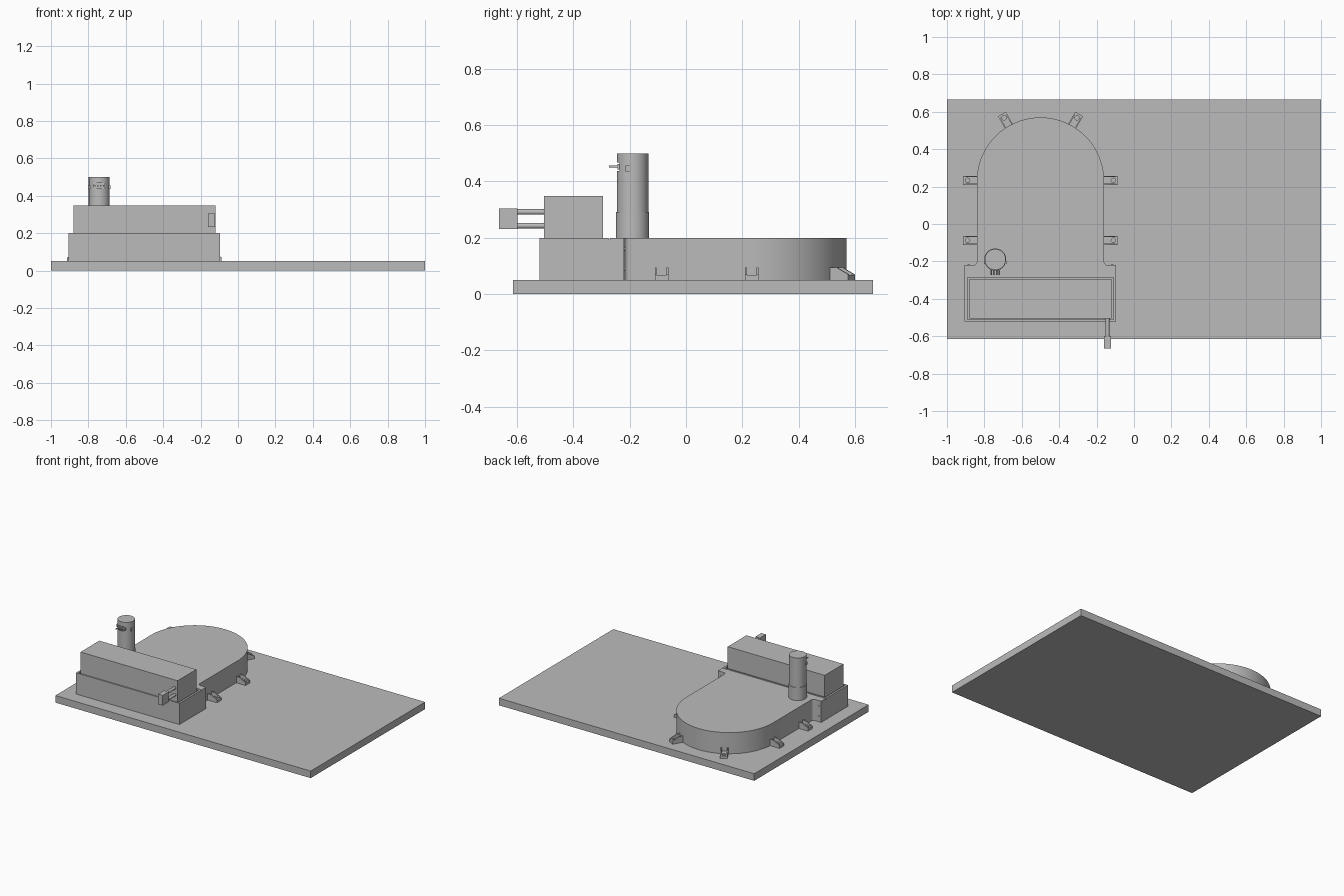
import bpy, bmesh, math
from mathutils import Matrix, Vector

if "Cube" in bpy.data.objects:
    bpy.data.objects.remove(bpy.data.objects["Cube"])

grey = bpy.data.materials.new("mid_grey")
grey.diffuse_color = (0.5, 0.5, 0.5, 1)
grey.use_nodes = True
grey.node_tree.nodes["Principled BSDF"].inputs["Base Color"].default_value = grey.diffuse_color


def finish(name, bm, smooth=True):
    bmesh.ops.recalc_face_normals(bm, faces=bm.faces)
    me = bpy.data.meshes.new(name)
    bm.to_mesh(me)
    bm.free()
    ob = bpy.data.objects.new(name, me)
    bpy.context.collection.objects.link(ob)
    me.materials.append(grey)
    if smooth:
        bpy.ops.object.select_all(action='DESELECT')
        bpy.context.view_layer.objects.active = ob
        ob.select_set(True)
        bpy.ops.object.shade_smooth_by_angle(angle=math.radians(35))
    return ob


def box(name, x0, x1, y0, y1, z0, z1):
    bm = bmesh.new()
    bmesh.ops.create_cube(bm, size=1)
    for v in bm.verts:
        v.co = Vector(((x0, x1)[v.co.x > 0], (y0, y1)[v.co.y > 0], (z0, z1)[v.co.z > 0]))
    return finish(name, bm, False)


def rod(name, a, b, r, n=24):
    a, b = Vector(a), Vector(b)
    bm = bmesh.new()
    bmesh.ops.create_cone(bm, cap_ends=True, segments=n, radius1=r, radius2=r, depth=(b - a).length)
    rot = (b - a).to_track_quat('Z', 'Y').to_matrix().to_4x4()
    bm.transform(Matrix.Translation((a + b) / 2) @ rot)
    return finish(name, bm)


def prism(name, pts, z0, z1, bevel=0):
    bm = bmesh.new()
    face = bm.faces.new([bm.verts.new((x, y, z0)) for x, y in pts])
    ext = bmesh.ops.extrude_face_region(bm, geom=[face])
    for v in ext['geom']:
        if isinstance(v, bmesh.types.BMVert):
            v.co.z = z1
    if bevel:
        top = [e for e in bm.edges if all(v.co.z == z1 for v in e.verts)]
        bmesh.ops.bevel(bm, geom=top, offset=bevel, segments=3, profile=0.5, affect='EDGES')
    return finish(name, bm)


def cut(ob, *cutters):
    for c in cutters:
        m = ob.modifiers.new("cut", 'BOOLEAN')
        m.operation, m.solver, m.object = 'DIFFERENCE', 'EXACT', c
        bpy.ops.object.select_all(action='DESELECT')
        bpy.context.view_layer.objects.active = ob
        ob.select_set(True)
        bpy.ops.object.modifier_apply(modifier=m.name)
        bpy.data.objects.remove(c)
    if len(ob.data.polygons) > 12:
        bpy.ops.object.shade_smooth_by_angle(angle=math.radians(35))


CX, CY = -0.5, 0.23


def outline(r, hw, y_back, y_front, fillet):
    # half circle, straight sides, filleted step out to the wide front
    half = [(r * math.sin(t), CY + r * math.cos(t))
            for t in (math.pi / 2 * i / 32 for i in range(33))]
    if fillet:
        half += [(r + fillet * (1 - math.cos(t)), y_back + fillet * (1 - math.sin(t)))
                 for t in (math.pi / 2 * i / 6 for i in range(7))]
        half += [(hw, y_back)]
    half += [(hw, y_front)]
    return [(CX + x, y) for x, y in half] + [(CX - x, y) for x, y in reversed(half[1:])]


# Lug positions: (x, y, outward angle)
lugs = [(CX + s * 0.34, y, 0 if s > 0 else math.pi) for s in (1, -1) for y in (0.233, -0.087)]
lugs += [(CX + 0.34 * math.cos(a), CY + 0.34 * math.sin(a), a)
         for a in (math.radians(60), math.radians(120))]

# Base plate with screw holes
plate = box("base_plate", -1, 1, -0.615, 0.665, 0, 0.05)
cut(plate, *[rod("hole", (x + 0.05 * math.cos(a), y + 0.05 * math.sin(a), -0.1),
                 (x + 0.05 * math.cos(a), y + 0.05 * math.sin(a), 0.1), 0.01) for x, y, a in lugs])

# Hollow housing with round inlet, box pocket and parting groove
housing = prism("housing", outline(0.34, 0.405, -0.22, -0.52, 0.02), 0.05, 0.2, 0.006)
cut(housing,
    prism("cavity", outline(0.325, 0.325, 0, -0.20, 0), 0.04, 0.185),
    rod("inlet", (CX, CY, 0.15), (CX, CY, 0.3), 0.083, 64),
    box("pocket", -0.891, -0.109, -0.511, -0.285, 0.15, 0.3),
    box("groove", -1, 0, -0.275, -0.270, 0.194, 0.3))

# Impeller ring under the inlet
ring = rod("impeller_ring", (CX, CY, 0.135), (CX, CY, 0.155), 0.25, 64)
cut(ring, rod("bore", (CX, CY, 0.1), (CX, CY, 0.2), 0.083, 64))

# Mounting lugs: foot with hole and two sloping cheeks
for i, (x, y, a) in enumerate(lugs):
    place = Matrix.Translation((x, y, 0.05)) @ Matrix.Rotation(a, 4, 'Z')
    foot = box("lug_foot_%d" % i, -0.008, 0.073, -0.023, 0.023, 0, 0.018)
    cut(foot, rod("hole", (0.05, 0, -0.1), (0.05, 0, 0.1), 0.012))
    foot.data.transform(place)
    for s in (-1, 1):
        bm = bmesh.new()
        prof = [(-0.008, 0), (0.073, 0), (0.073, 0.02), (0.025, 0.045), (-0.008, 0.045)]
        f = bm.faces.new([bm.verts.new((u, s * 0.024, w)) for u, w in prof])
        e = bmesh.ops.extrude_face_region(bm, geom=[f])
        bmesh.ops.translate(bm, vec=(0, -s * 0.007, 0),
                            verts=[v for v in e['geom'] if isinstance(v, bmesh.types.BMVert)])
        bm.transform(place)
        finish("lug_cheek_%d_%s" % (i, "a" if s < 0 else "b"), bm, False)

# Screw heads on the back of the wide flange
for s in (-1, 1):
    for z in (0.09, 0.16):
        x = CX + s * 0.383
        rod("flange_screw", (x, -0.222, z), (x, -0.217, z), 0.007, 16)

# Upper box
box("upper_box", -0.88, -0.12, -0.505, -0.295, 0.15, 0.348)

# Handle: two rods and a block
for z in (0.243, 0.292):
    rod("handle_rod", (-0.142, -0.5, z), (-0.142, -0.605, z), 0.01)
box("handle_block", -0.16, -0.124, -0.665, -0.598, 0.232, 0.304)

# Upright tube with sleeve, connector pins and side clips
TX, TY = -0.742, -0.19
rod("tube_sleeve", (TX, TY, 0.19), (TX, TY, 0.292), 0.059, 48)
tube = rod("tube", (TX, TY, 0.28), (TX, TY, 0.5), 0.056, 48)
cut(tube, box("notch", TX - 0.033, TX + 0.033, -0.3, TY - 0.046, 0.438, 0.468))
box("connector", TX - 0.03, TX + 0.03, TY - 0.054, TY - 0.04, 0.443, 0.462)
for i in range(4):
    x = TX - 0.0225 + 0.015 * i
    rod("connector_pin", (x, -0.23, 0.453), (x, -0.274, 0.453), 0.004, 12)
for s in (-1, 1):
    x = TX + s * 0.054
    box("side_clip", x - 0.006, x + 0.006, TY - 0.025, TY - 0.008, 0.436, 0.456)
